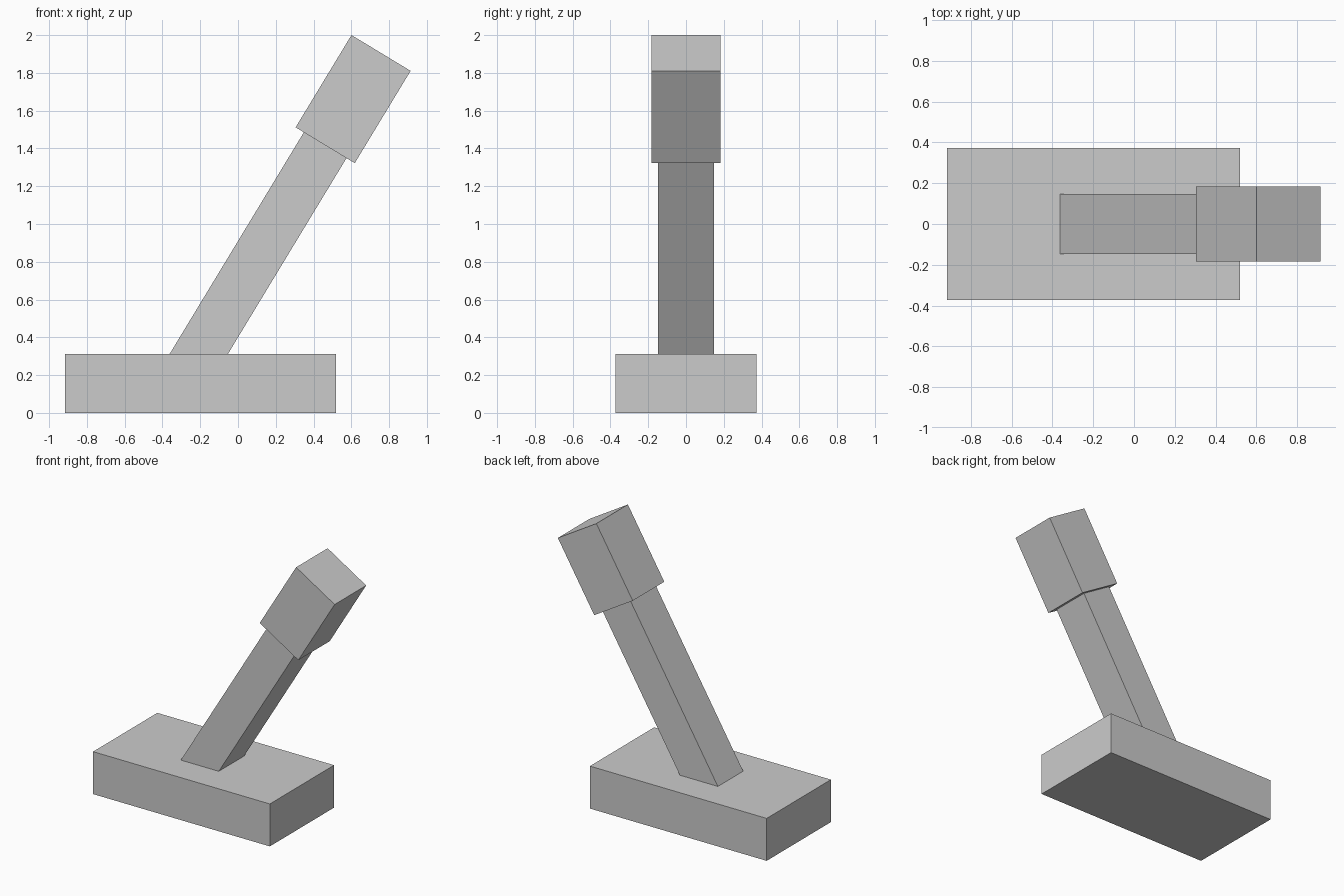
import bpy, bmesh
from math import sin, cos, radians

if "Cube" in bpy.data.objects:
    bpy.data.objects.remove(bpy.data.objects["Cube"])

TILT = radians(31.2)
AX = (sin(TILT), cos(TILT))      # arm axis in x, z
SIDE = (cos(TILT), -sin(TILT))   # across the arm
BASE_TOP = 0.312
NECK = (0.4615, 1.417)           # where shaft meets head


def slab(name, profile, half_y):
    """Extrude an x-z profile symmetrically along y."""
    bm = bmesh.new()
    face = bm.faces.new([bm.verts.new((x, -half_y, z)) for x, z in profile])
    new = bmesh.ops.extrude_face_region(bm, geom=[face])["geom"]
    verts = [v for v in new if isinstance(v, bmesh.types.BMVert)]
    bmesh.ops.translate(bm, verts=verts, vec=(0, 2 * half_y, 0))
    bmesh.ops.recalc_face_normals(bm, faces=bm.faces)
    mesh = bpy.data.meshes.new(name)
    bm.to_mesh(mesh)
    bm.free()
    obj = bpy.data.objects.new(name, mesh)
    bpy.context.collection.objects.link(obj)


def at(along, across):
    return (NECK[0] + AX[0] * along + SIDE[0] * across,
            NECK[1] + AX[1] * along + SIDE[1] * across)


def on_base(across):
    """Follow the shaft edge down to the top of the base."""
    return at((BASE_TOP - at(0, across)[1]) / AX[1], across)


# base block
slab("base", [(-0.917, 0), (0.52, 0), (0.52, BASE_TOP), (-0.917, BASE_TOP)], 0.373)

# leaning shaft, cut flush with the base
w = 0.132
slab("shaft", [on_base(-w), on_base(w), at(0, w), at(0, -w)], 0.147)

# wider head on the end of the shaft
h = 0.183
slab("head", [at(0, -h), at(0, h), at(0.571, h), at(0.571, -h)], h)
